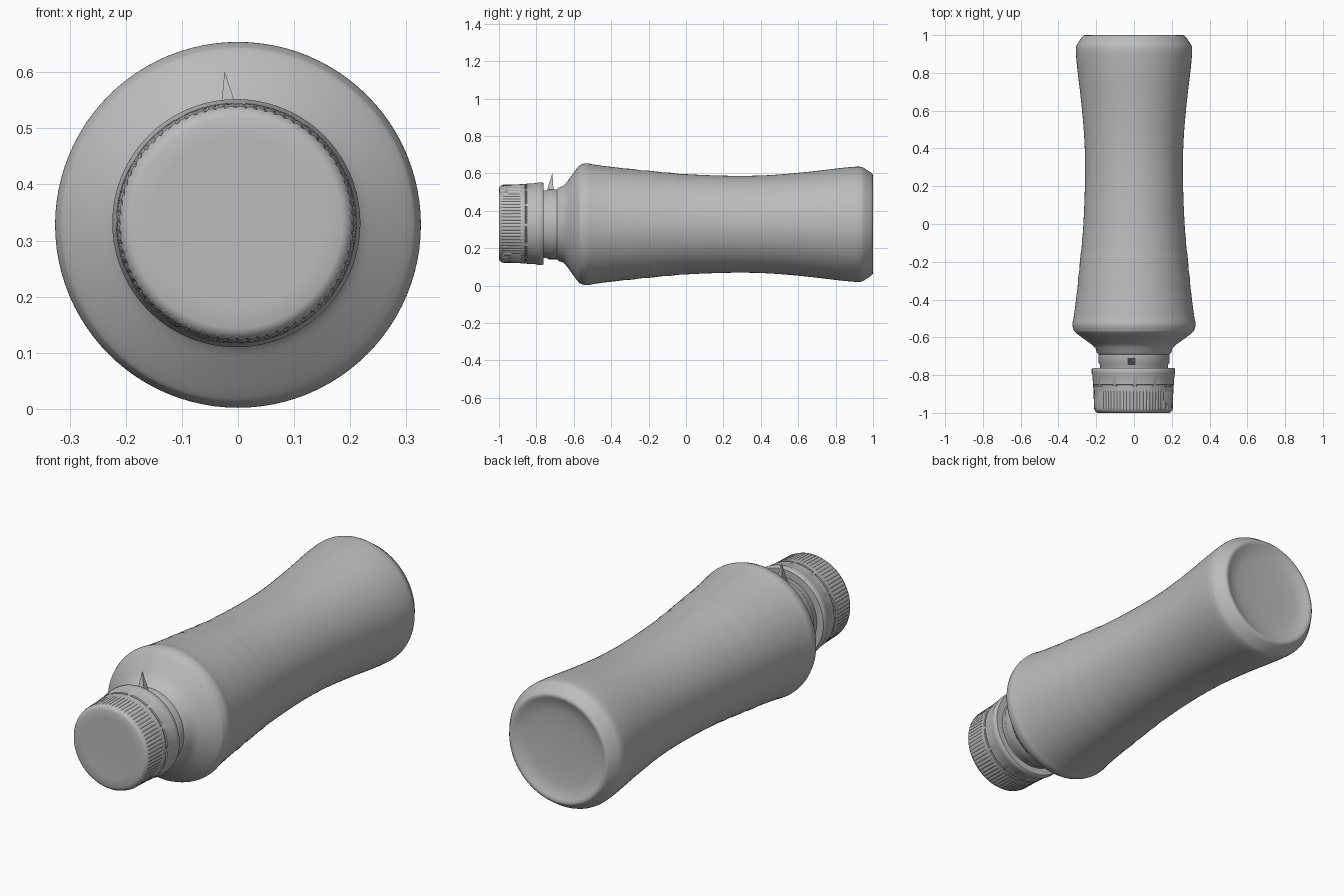
import bpy
import bmesh
import math
from mathutils import Vector

if "Cube" in bpy.data.objects:
    bpy.data.objects.remove(bpy.data.objects["Cube"])

grey = bpy.data.materials.new("plain grey")
grey.use_nodes = True
colour = (0.5, 0.5, 0.5, 1)
grey.diffuse_color = colour
grey.node_tree.nodes["Principled BSDF"].inputs["Base Color"].default_value = colour


def finish(name, bm, angle=40):
    bmesh.ops.recalc_face_normals(bm, faces=bm.faces)
    mesh = bpy.data.meshes.new(name)
    bm.to_mesh(mesh)
    bm.free()
    mesh.materials.append(grey)
    obj = bpy.data.objects.new(name, mesh)
    bpy.context.collection.objects.link(obj)
    bpy.ops.object.select_all(action="DESELECT")
    obj.select_set(True)
    bpy.context.view_layer.objects.active = obj
    bpy.ops.object.shade_smooth_by_angle(angle=math.radians(angle))
    return obj


def lathe(name, profile, centre, sides, groove=None):
    """Spin (y, radius) pairs round the y axis; radius 0 closes an end."""
    bm = bmesh.new()
    rings = []
    for k, (y, r) in enumerate(profile):
        if r == 0:
            rings.append([bm.verts.new((centre[0], y, centre[1]))] * sides)
            continue
        ring = []
        for i in range(sides):
            a = math.tau * i / sides
            rr = r - (groove(k, i) if groove else 0)
            ring.append(bm.verts.new((centre[0] + rr * math.sin(a), y,
                                      centre[1] + rr * math.cos(a))))
        rings.append(ring)
    for a, b in zip(rings, rings[1:]):
        for i in range(sides):
            j = (i + 1) % sides
            bm.faces.new(dict.fromkeys((a[i], a[j], b[j], b[i])))
    return finish(name, bm)


def smooth_curve(points, steps=5):
    """Catmull-Rom curve through the points."""
    pts = [Vector(p) for p in points]
    pts = [pts[0]] + pts + [pts[-1]]
    out = []
    for a, b, c, d in zip(pts, pts[1:], pts[2:], pts[3:]):
        for s in range(steps):
            t = s / steps
            p = 0.5 * (2 * b + (c - a) * t + (2 * a - 5 * b + 4 * c - d) * t ** 2
                       + (3 * b - a - 3 * c + d) * t ** 3)
            out.append((p.x, p.y))
    return out + [tuple(points[-1])]


# Bottle: neck, sloped shoulder, waisted wall with faint grip rings, dished base
neck = [(-0.82, 0), (-0.82, 0.18), (-0.745, 0.18), (-0.735, 0.187), (-0.69, 0.187),
        (-0.68, 0.197), (-0.655, 0.205)]
wall = smooth_curve([(-0.635, 0.228), (-0.58, 0.303), (-0.56, 0.319), (-0.53, 0.326),
                     (-0.49, 0.319), (-0.4, 0.307), (-0.2, 0.286), (0, 0.268),
                     (0.25, 0.259), (0.45, 0.263), (0.65, 0.28), (0.82, 0.3),
                     (0.91, 0.308), (0.94, 0.306)])
wall = [(y, r + (0.0015 * math.sin(y * 60) if -0.4 < y < 0 else 0)) for y, r in wall]
base = [(0.95, 0.302), (0.99, 0.275), (0.998, 0.267), (1, 0.258), (0.996, 0.246),
        (0.985, 0.225), (0.978, 0.18), (0.974, 0.1), (0.973, 0)]
lathe("bottle", neck + wall + base, (0, 0.328), 96)

# Screw cap with fine grip grooves and a separate-looking tamper band
cap = [(-0.996, 0), (-1, 0.15), (-1, 0.188), (-0.996, 0.198), (-0.986, 0.206),
       (-0.975, 0.209), (-0.89, 0.211), (-0.875, 0.212), (-0.861, 0.213),
       (-0.859, 0.208), (-0.853, 0.208), (-0.851, 0.214), (-0.8, 0.217),
       (-0.79, 0.221), (-0.768, 0.221), (-0.762, 0.216), (-0.762, 0.18)]


def grip(k, i):
    if k in (5, 6) and i % 4 == 0:
        return 0.004
    if k in (9, 10) and i % 24 < 4:
        return -0.005
    return 0


lathe("screw_cap", cap, (-0.003, 0.331), 288, grip)

# Small pointed tab standing on the neck
bm = bmesh.new()
tip = bm.verts.new((-0.024, -0.714, 0.602))
foot = [bm.verts.new((x, y, 0.505)) for x, y in
        ((-0.033, -0.745), (0.008, -0.745), (0.008, -0.708), (-0.033, -0.708))]
bm.faces.new(foot)
for i in range(4):
    bm.faces.new((foot[i], foot[(i + 1) % 4], tip))
finish("neck_tab", bm, 20)
